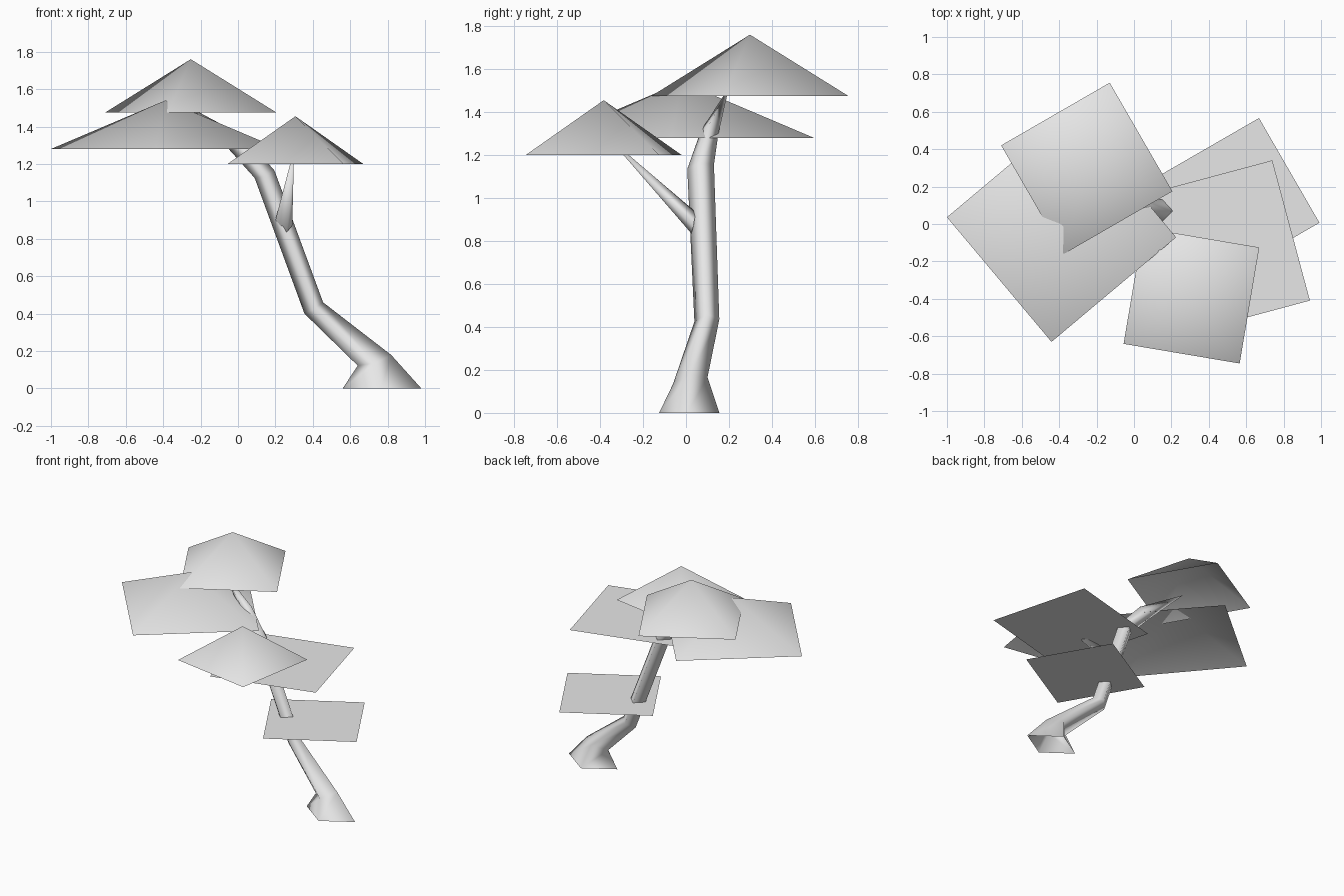
import bpy, bmesh
from math import radians
from mathutils import Vector, Matrix

old = bpy.data.objects.get("Cube")
if old:
    bpy.data.objects.remove(old, do_unlink=True)

grey = bpy.data.materials.new("plain_grey")
grey.use_nodes = True
grey.diffuse_color = (0.8, 0.8, 0.8, 1)
for node in grey.node_tree.nodes:
    if node.type == 'BSDF_PRINCIPLED':
        node.inputs["Base Color"].default_value = (0.8, 0.8, 0.8, 1)


def finish(name, bm):
    """Turn a bmesh into a smooth shaded grey object."""
    for f in bm.faces:
        f.smooth = True
    mesh = bpy.data.meshes.new(name)
    bm.to_mesh(mesh)
    bm.free()
    mesh.materials.append(grey)
    obj = bpy.data.objects.new(name, mesh)
    bpy.context.collection.objects.link(obj)
    return obj


def foliage(name, centre, radius, turn, rise):
    """Open four-sided pyramid; a rise of zero leaves a flat square."""
    bm = bmesh.new()
    bmesh.ops.create_circle(bm, cap_ends=True, cap_tris=rise > 0,
                            segments=4, radius=radius)
    for v in bm.verts:
        if v.co.length < radius / 2:
            v.co.z = rise
    bm.normal_update()
    down = [f for f in bm.faces if f.normal.z < 0]
    if down:
        bmesh.ops.reverse_faces(bm, faces=down)
    place = Matrix.Translation(centre) @ Matrix.Rotation(radians(turn), 4, 'Z')
    bmesh.ops.transform(bm, matrix=place, verts=bm.verts)
    return finish(name, bm)


def limb(name, rings, tip):
    """Skin four-sided rings (centre, two half-axes) and close to a point."""
    bm = bmesh.new()
    loops = []
    for centre, a, b in rings:
        c, a, b = Vector(centre), Vector(a), Vector(b)
        loops.append([bm.verts.new(p) for p in (c + a, c + b, c - a, c - b)])
    end = bm.verts.new(tip)
    for i in range(4):
        j = (i + 1) % 4
        for low, high in zip(loops, loops[1:]):
            bm.faces.new((low[i], low[j], high[j], high[i]))
        bm.faces.new((loops[-1][i], loops[-1][j], end))
    bmesh.ops.recalc_face_normals(bm, faces=bm.faces)
    return finish(name, bm)


# Leaning trunk, flared at the foot and tapering into the top canopy
limb("trunk", [
    ((0.77, 0.015, 0), (0.21, -0.01, 0), (0.005, 0.14, 0)),
    ((0.73, 0.02, 0.15), (0.09, 0, 0.028), (0, 0.08, 0.015)),
    ((0.405, 0.097, 0.43), (0.05, 0, 0.03), (0, 0.058, 0.005)),
    ((0.142, 0.068, 1.145), (0.053, 0, 0.02), (0, 0.062, 0.01)),
    ((0.0, 0.11, 1.305), (0.036, 0, 0.04), (0, 0.04, -0.01)),
], (-0.28, 0.2, 1.515))

# Side branch reaching forward into the front canopy
limb("side_branch", [
    ((0.245, 0.035, 0.885), (0.045, 0, -0.015), (-0.015, 0.01, 0.05)),
], (0.30, -0.36, 1.28))

# Pyramid canopies
foliage("top_canopy", (-0.2525, 0.2975, 1.475), 0.474, 75, 0.285)
foliage("right_canopy", (-0.3875, -0.0175, 1.28), 0.615, -5, 0.26)
foliage("front_canopy", (0.307, -0.383, 1.20), 0.445, 35.4, 0.255)

# Flat foliage sheets around the trunk
foliage("upper_sheet", (0.465, -0.135, 1.13), 0.549, -30, 0)
foliage("lower_sheet", (0.55, 0.125, 0.61), 0.457, -15, 0)
